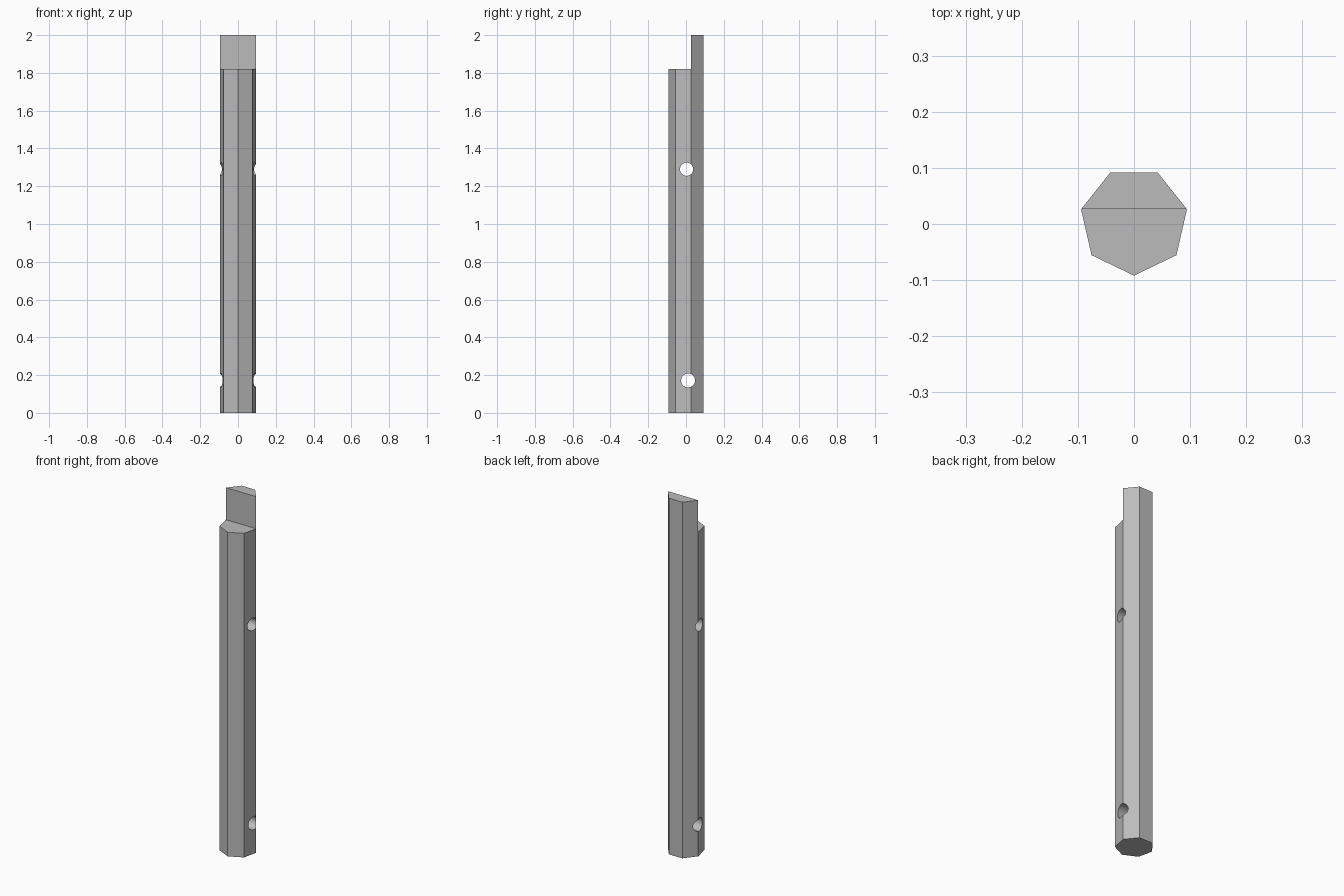
import bpy, bmesh, math
from mathutils import Matrix

cube = bpy.data.objects.get("Cube")
if cube:
    bpy.data.objects.remove(cube, do_unlink=True)

SIDES = 7
RADIUS = 0.0968
CENTRE_Y = 0.0048
SHOULDER_Z = 1.82
TOP_Z = 2.0

grey = bpy.data.materials.new("plain grey")
grey.use_nodes = True
grey.diffuse_color = (0.5, 0.5, 0.5, 1)
grey.node_tree.nodes["Principled BSDF"].inputs["Base Color"].default_value = (0.5, 0.5, 0.5, 1)


def add_object(name, bm):
    bmesh.ops.recalc_face_normals(bm, faces=bm.faces)
    mesh = bpy.data.meshes.new(name)
    bm.to_mesh(mesh)
    bm.free()
    mesh.materials.append(grey)
    obj = bpy.data.objects.new(name, mesh)
    bpy.context.collection.objects.link(obj)
    return obj


def raise_face(bm, face, height):
    """Extrude a horizontal face upwards and return the new cap."""
    cap = bmesh.ops.extrude_face_region(bm, geom=[face])["geom"]
    for v in cap:
        if isinstance(v, bmesh.types.BMVert):
            v.co.z += height
    if face.is_valid and face.calc_center_median().z > 0.01:
        bm.faces.remove(face)
    return next(f for f in cap if isinstance(f, bmesh.types.BMFace))


# Seven-sided post, one corner pointing forward
bm = bmesh.new()
ring = []
for i in range(SIDES):
    a = -math.pi / 2 + i * math.tau / SIDES
    ring.append(bm.verts.new((RADIUS * math.cos(a), CENTRE_Y + RADIUS * math.sin(a), 0)))
base = bm.faces.new(ring)
top = raise_face(bm, base, SHOULDER_Z)
if not base.is_valid or base not in bm.faces[:]:
    bm.faces.new(ring)
elif not any(f.calc_center_median().z < 0.01 for f in bm.faces):
    bm.faces.new(ring)

# Stepped top: split across the widest corners and raise the rear part
corners = sorted(top.verts, key=lambda v: abs(v.co.x))[-2:]
bmesh.ops.connect_verts(bm, verts=corners)
caps = [f for f in bm.faces if all(v.co.z > SHOULDER_Z - 0.01 for v in f.verts)]
rear = max(caps, key=lambda f: f.calc_center_median().y)
raise_face(bm, rear, TOP_Z - SHOULDER_Z)
bmesh.ops.dissolve_limit(bm, angle_limit=0.01, verts=bm.verts[:], edges=bm.edges[:])
post = add_object("post", bm)

# Two round holes drilled from side to side
for name, y, z, r in (("upper_hole", 0.003, 1.29, 0.035), ("lower_hole", 0.011, 0.172, 0.037)):
    bm = bmesh.new()
    bmesh.ops.create_cone(bm, cap_ends=True, segments=32, radius1=r, radius2=r, depth=0.5,
                          matrix=Matrix.Translation((0, y, z)) @ Matrix.Rotation(math.pi / 2, 4, "Y"))
    cutter = add_object(name, bm)
    cutter.hide_render = True
    drill = post.modifiers.new(name, "BOOLEAN")
    drill.operation = "DIFFERENCE"
    drill.solver = "EXACT"
    drill.object = cutter
    bpy.context.view_layer.objects.active = post
    bpy.ops.object.modifier_apply(modifier=name)
    bpy.data.objects.remove(cutter, do_unlink=True)

# Smooth hole walls, crisp post edges
bpy.ops.object.select_all(action="DESELECT")
post.select_set(True)
bpy.context.view_layer.objects.active = post
bpy.ops.object.shade_smooth_by_angle(angle=math.radians(30))
